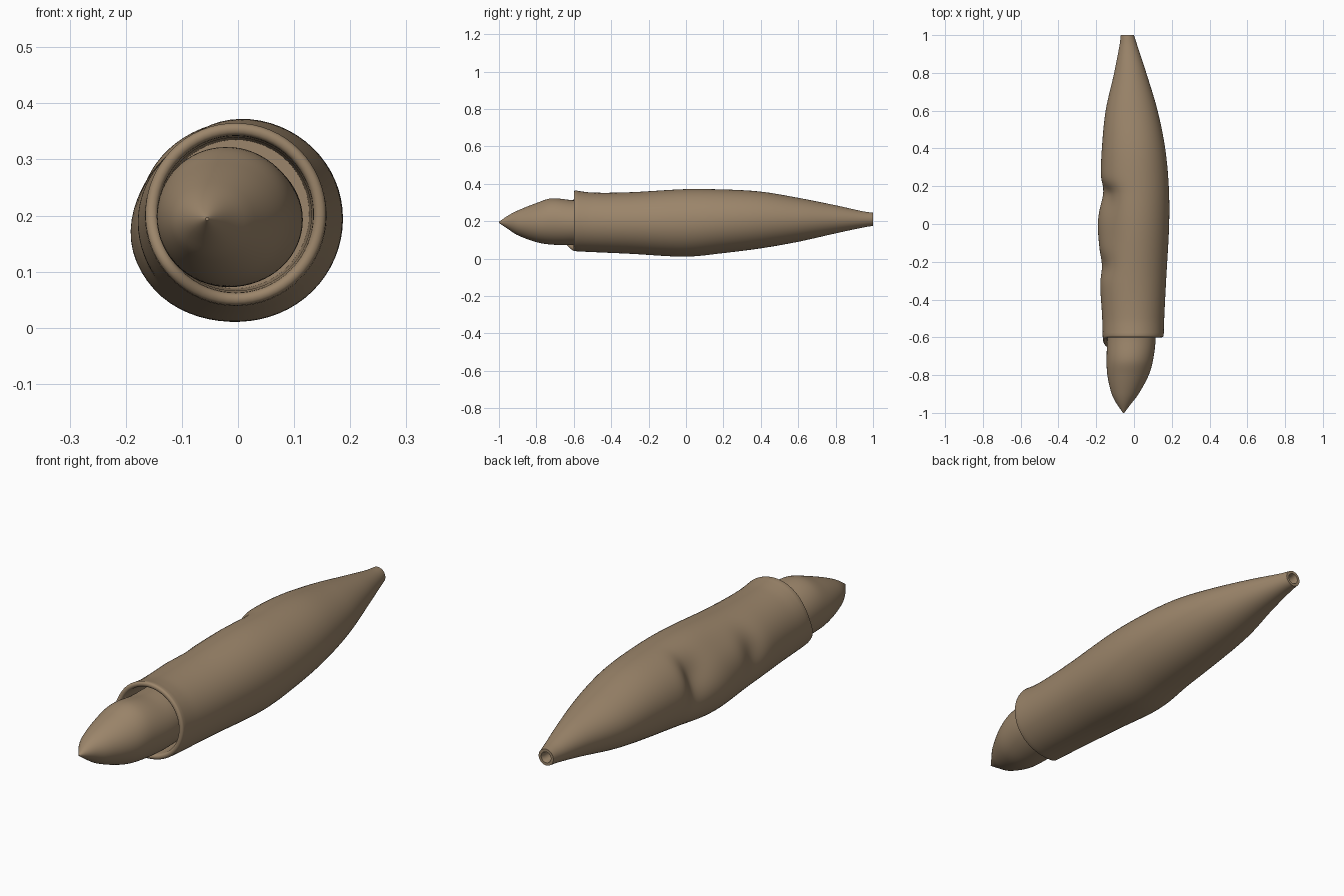
import bpy, bmesh, math

cube = bpy.data.objects.get("Cube")
if cube:
    bpy.data.objects.remove(cube, do_unlink=True)

tan = bpy.data.materials.new("tan_brown")
tan.use_nodes = True
color = (0.33, 0.235, 0.145, 1)
tan.diffuse_color = color
bsdf = tan.node_tree.nodes["Principled BSDF"]
bsdf.inputs["Base Color"].default_value = color
bsdf.inputs["Roughness"].default_value = 0.8
SEGS = 64


def sample(stations, y):
    """Smooth interpolation of (y, xmin, xmax, zmin, zmax) stations."""
    n = len(stations)
    i = max(k for k in range(n - 1) if stations[k][0] <= y or k == 0)
    a, b = stations[i], stations[i + 1]
    before, after = stations[max(i - 1, 0)], stations[min(i + 2, n - 1)]
    h = b[0] - a[0]
    t = (y - a[0]) / h
    out = []
    for k in range(1, 5):
        ma = (b[k] - before[k]) / (b[0] - before[0]) * h
        mb = (after[k] - a[k]) / (after[0] - a[0]) * h
        out.append((2*t**3 - 3*t*t + 1) * a[k] + (t**3 - 2*t*t + t) * ma
                   + (3*t*t - 2*t**3) * b[k] + (t**3 - t*t) * mb)
    return out


def bell(value, centre, width):
    return math.exp(-((value - centre) / width) ** 2)


def ring(extent, y, inset=0.0, shape=None, slide=None):
    x0, x1, z0, z1 = extent
    points = []
    for s in range(SEGS):
        deg = 360 * s / SEGS
        a = math.radians(deg)
        grow = (shape(deg, y) if shape else 0) - inset
        points.append(((x0 + x1) / 2 + ((x1 - x0) / 2 + grow) * math.cos(a),
                       y + (slide(deg) if slide else 0),
                       (z0 + z1) / 2 + ((z1 - z0) / 2 + grow) * math.sin(a)))
    return points


def loft(name, rings):
    bm = bmesh.new()
    loops = [[bm.verts.new(p) for p in r] for r in rings]
    for a, b in zip(loops, loops[1:]):
        for s in range(SEGS):
            t = (s + 1) % SEGS
            bm.faces.new((a[s], a[t], b[t], b[s]))
    bm.faces.new(loops[0])
    bm.faces.new(loops[-1])
    bmesh.ops.recalc_face_normals(bm, faces=bm.faces)
    mesh = bpy.data.meshes.new(name)
    bm.to_mesh(mesh)
    bm.free()
    mesh.materials.append(tan)
    obj = bpy.data.objects.new(name, mesh)
    bpy.context.collection.objects.link(obj)
    bpy.ops.object.select_all(action="DESELECT")
    obj.select_set(True)
    bpy.context.view_layer.objects.active = obj
    bpy.ops.object.shade_smooth_by_angle(angle=math.radians(50))


# Sleeve: long tapered tube with dents along its -x side
body = [(-0.6, -0.165, 0.157, 0.04, 0.365), (-0.5, -0.168, 0.16, 0.035, 0.353),
        (-0.3, -0.18, 0.17, 0.026, 0.355), (0.0, -0.18, 0.186, 0.012, 0.372),
        (0.2, -0.178, 0.184, 0.03, 0.37), (0.4, -0.17, 0.165, 0.055, 0.358),
        (0.6, -0.15, 0.125, 0.09, 0.325), (0.8, -0.105, 0.065, 0.135, 0.285),
        (0.95, -0.076, 0.016, 0.167, 0.252), (1.0, -0.07, 0.0, 0.175, 0.245)]


def dents(deg, y):
    valley_width = 0.1 if y < 0.16 else 0.05
    return (0.012 * bell(deg, 222, 32) * bell(y, 0, 0.2)
            + 0.01 * bell(deg, 190, 25) * bell(y, 0, 0.1)
            - 0.032 * bell(deg, 152, 30) * bell(y, 0.16, valley_width)
            - 0.014 * bell(deg, 180, 25) * bell(y, 0.17, 0.06)
            - 0.02 * bell(deg, 165, 30) * bell(y, -0.22, 0.06)
            - 0.008 * bell(deg, 130, 25) * bell(y, -0.05, 0.2))


def lip(deg):
    return -0.055 * bell(deg, 215, 35)


def fading_lip(y):
    fade = max(0, 1 - (y + 0.6) / 0.15)
    return lambda deg: fade * lip(deg)


mouth = body[0][1:]
rings = [ring(mouth, -0.3, 0.03), ring(mouth, -0.52, 0.026),
         ring(mouth, -0.58, 0.023, slide=lip)]
# Rounded rim at the open front
for k in range(7):
    a = math.pi * k / 6
    rings.append(ring(mouth, -0.59 - 0.01 * math.sin(a),
                      0.011 + 0.011 * math.cos(a), slide=lip))
for k in range(1, 101):
    y = -0.59 + 1.59 * k / 100
    rings.append(ring(sample(body, y), y, shape=dents, slide=fading_lip(y)))
# Small hole at the narrow back end
for y, inset in ((1.0, 0.012), (0.985, 0.016), (0.9, 0.018)):
    rings.append(ring(body[-1][1:], y, inset))
loft("sleeve", rings)

# Pointed nose sitting inside the sleeve mouth
nose = [(-1.0, -0.058, -0.052, 0.191, 0.197), (-0.95, -0.093, -0.014, 0.157, 0.231),
        (-0.9, -0.118, 0.024, 0.125, 0.257), (-0.8, -0.141, 0.078, 0.088, 0.297),
        (-0.72, -0.145, 0.101, 0.075, 0.322), (-0.6, -0.141, 0.115, 0.073, 0.312),
        (-0.45, -0.13, 0.11, 0.08, 0.31), (-0.32, -0.1, 0.09, 0.1, 0.29)]
loft("nose", [ring(sample(nose, -1 + 0.68 * k / 50), -1 + 0.68 * k / 50)
              for k in range(51)])
